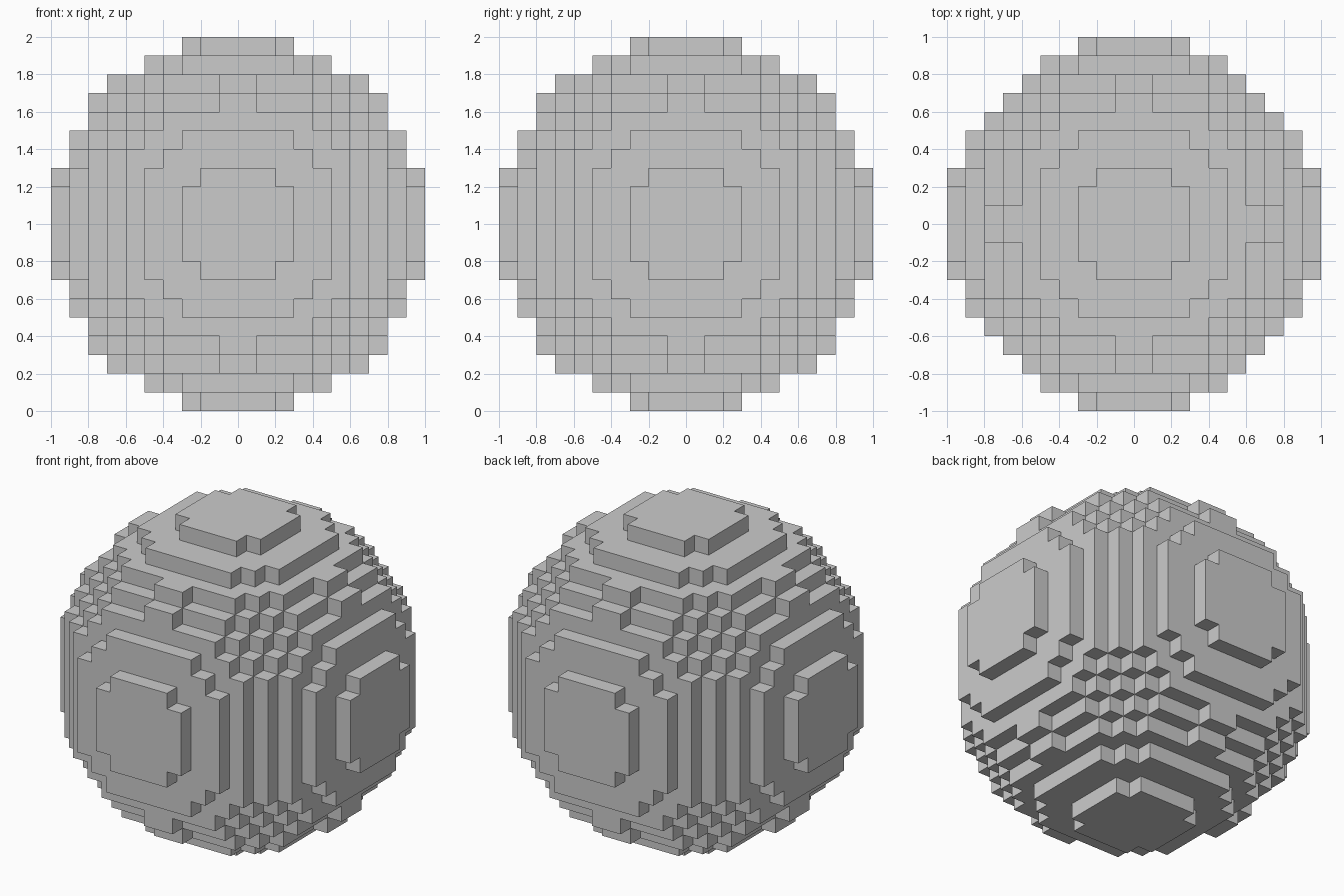
import bpy
import bmesh
from mathutils import Vector

cube = bpy.data.objects.get("Cube")
if cube:
    bpy.data.objects.remove(cube, do_unlink=True)

STEP = 0.1
HALF = 10  # blocks from centre to the rim


def filled(i, j, k):
    """True if the block with this low corner index lies inside the ball."""
    x, y, z = (abs(2 * n + 1) for n in (i, j, k))
    # The waist has plain upright strips with no ridge on its diagonals
    if x + y == 28 and abs(x - y) == 2:
        return False
    return x * x + y * y + z * z < 4 * HALF * HALF


# Keep only the exposed block faces
bm = bmesh.new()
span = range(-HALF, HALF)
for cell in ((i, j, k) for i in span for j in span for k in span):
    if not filled(*cell):
        continue
    for axis in range(3):
        for side in (-1, 1):
            neighbour = list(cell)
            neighbour[axis] += side
            if filled(*neighbour):
                continue
            normal, u, v = Vector(), Vector(), Vector()
            normal[axis] = side
            u[(axis + 1) % 3] = 1
            v[(axis + 2) % 3] = side
            centre = Vector(cell) + Vector((0.5, 0.5, 0.5)) + normal / 2
            corners = [centre + (a * u + b * v) / 2
                       for a, b in ((-1, -1), (1, -1), (1, 1), (-1, 1))]
            bm.faces.new([bm.verts.new(c * STEP + Vector((0, 0, 1)))
                          for c in corners])

# Weld the shell and merge coplanar squares into clean terraces
bmesh.ops.remove_doubles(bm, verts=bm.verts, dist=0.001)
bmesh.ops.dissolve_limit(bm, angle_limit=0.01, verts=bm.verts, edges=bm.edges)

mesh = bpy.data.meshes.new("block_ball")
bm.to_mesh(mesh)
bm.free()

grey = bpy.data.materials.new("plain_grey")
grey.use_nodes = True
colour = (0.6, 0.6, 0.6, 1)
grey.diffuse_color = colour
grey.node_tree.nodes["Principled BSDF"].inputs["Base Color"].default_value = colour
mesh.materials.append(grey)

ball = bpy.data.objects.new("block_ball", mesh)
bpy.context.scene.collection.objects.link(ball)
